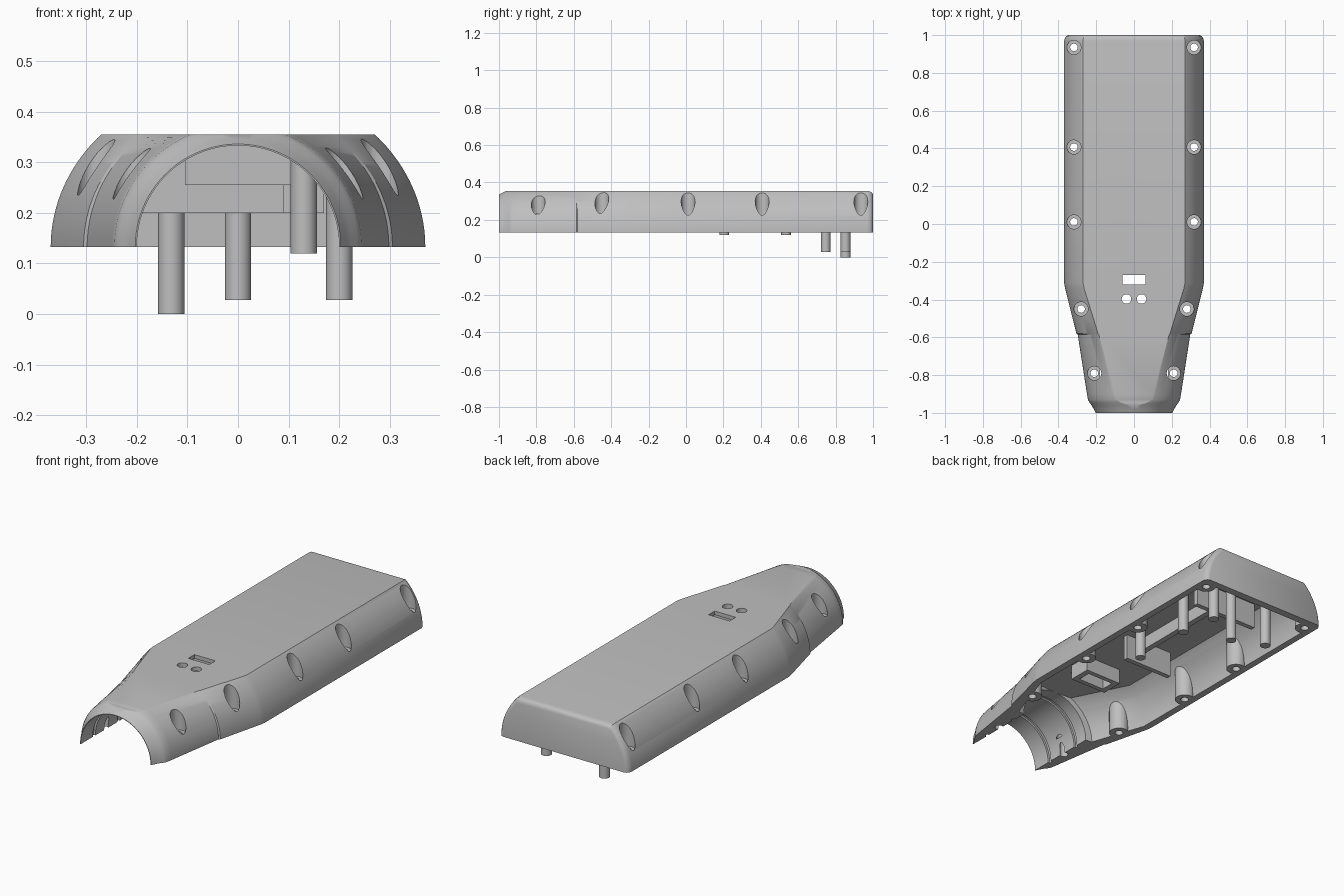
import bpy, bmesh, math

BASE = 0.133      # height of the open rim
TOP = 0.355       # height of the flat top
ARC = 24          # arc steps per side

cube = bpy.data.objects.get("Cube")
if cube:
    bpy.data.objects.remove(cube, do_unlink=True)

grey = bpy.data.materials.new("matte grey")
grey.use_nodes = True
grey.diffuse_color = (0.52, 0.52, 0.52, 1)
grey.node_tree.nodes["Principled BSDF"].inputs["Base Color"].default_value = (0.52, 0.52, 0.52, 1)


def finish(name, bm):
    bmesh.ops.recalc_face_normals(bm, faces=bm.faces[:])
    mesh = bpy.data.meshes.new(name)
    bm.to_mesh(mesh)
    bm.free()
    mesh.materials.append(grey)
    obj = bpy.data.objects.new(name, mesh)
    bpy.context.collection.objects.link(obj)
    return obj


def loft(name, rings, drop=0.0):
    """Solid through flat-topped half ellipses: (y, half width, full rise, cut rise)."""
    bm = bmesh.new()
    loops = []
    for y, a, b, cap in rings:
        end = min(math.asin(min(cap / b, 1)), math.radians(88))
        half = [(a * math.cos(end * i / ARC), BASE + b * math.sin(end * i / ARC))
                for i in range(ARC + 1)]
        if drop:
            half.insert(0, (a, BASE - drop))
        outline = half + [(-x, z) for x, z in reversed(half)]
        loops.append([bm.verts.new((x, y, z)) for x, z in outline])
    for p, q in zip(loops, loops[1:]):
        for i in range(len(p)):
            j = (i + 1) % len(p)
            bm.faces.new((p[i], p[j], q[j], q[i]))
    bm.faces.new(loops[0])
    bm.faces.new(loops[-1])
    return finish(name, bm)


def cylinder(name, x, y, r, z0, z1, sides=32):
    bm = bmesh.new()
    bmesh.ops.create_cone(bm, cap_ends=True, segments=sides, radius1=r, radius2=r, depth=z1 - z0)
    bmesh.ops.translate(bm, verts=bm.verts[:], vec=(x, y, (z0 + z1) / 2))
    return finish(name, bm)


def box(name, x0, x1, y0, y1, z0, z1):
    bm = bmesh.new()
    bmesh.ops.create_cube(bm, size=1)
    bmesh.ops.scale(bm, verts=bm.verts[:], vec=(x1 - x0, y1 - y0, z1 - z0))
    bmesh.ops.translate(bm, verts=bm.verts[:], vec=((x0 + x1) / 2, (y0 + y1) / 2, (z0 + z1) / 2))
    return finish(name, bm)


def combine(target, tool, operation):
    bpy.context.view_layer.objects.active = target
    mod = target.modifiers.new("combine", "BOOLEAN")
    mod.operation = operation
    mod.solver = "EXACT"
    mod.object = tool
    bpy.ops.object.modifier_apply(modifier=mod.name)
    bpy.data.objects.remove(tool, do_unlink=True)


# Outer body: rounded nose, tapered neck with a small side step, long body, rounded back
rise = TOP - BASE
shell = loft("shell", [
    (-1.0, 0.203, 0.203, rise),
    (-0.98, 0.213, 0.213, rise),
    (-0.96, 0.224, 0.223, rise),
    (-0.945, 0.236, 0.233, rise),
    (-0.93, 0.244, 0.24, rise),
    (-0.9, 0.249, 0.244, rise),
    (-0.585, 0.298, 0.284, rise),
    (-0.58, 0.305, 0.284, rise),
    (-0.34, 0.365, 0.322, rise),
    (-0.31, 0.37, 0.325, rise),
    (0.97, 0.37, 0.325, rise),
    (0.985, 0.366, 0.321, rise - 0.003),
    (0.995, 0.358, 0.313, rise - 0.01),
    (1.0, 0.347, 0.302, rise - 0.02),
])

# Hollow inside: round bore with two grooves, then the wider main cavity
bore = [(-1.01, 0.2, 0.2)]
for y in (-0.9, -0.7):
    bore += [(y, 0.2, 0.2), (y + 0.001, 0.21, 0.208),
             (y + 0.02, 0.21, 0.208), (y + 0.021, 0.2, 0.2)]
bore.append((-0.61, 0.2, 0.2))
cavity = loft("cavity", [(y, a, b, b) for y, a, b in bore] + [
    (-0.605, 0.235, 0.22, 0.2),
    (-0.32, 0.333, 0.29, 0.2),
    (0.96, 0.335, 0.29, 0.2),
], drop=0.05)

# Screw columns stay solid inside the cavity
screws = [(0.318, 0.935), (0.318, 0.407), (0.318, 0.011), (0.28, -0.45), (0.21, -0.79)]
places = [(side * x, y) for x, y in screws for side in (1, -1)]
for x, y in places[:8]:
    combine(cavity, cylinder("column", x, y, 0.048, 0.05, 0.4), "DIFFERENCE")
combine(shell, cavity, "DIFFERENCE")

# Frame around the switch opening, on the underside of the top
combine(shell, box("switch_frame", -0.105, 0.105, -0.355, -0.235, 0.255, 0.345), "UNION")
combine(shell, box("frame_recess", -0.075, 0.075, -0.33, -0.26, 0.2, 0.335), "DIFFERENCE")

# Screw pockets and holes
for x, y in places:
    combine(shell, cylinder("pocket", x, y, 0.037, 0.22, 0.45), "DIFFERENCE")
    combine(shell, cylinder("hole", x, y, 0.02, 0.08, 0.3, 24), "DIFFERENCE")

# Switch opening and two round openings
combine(shell, box("switch_opening", -0.06, 0.06, -0.32, -0.27, 0.2, 0.45), "DIFFERENCE")
for x in (-0.04, 0.04):
    combine(shell, cylinder("round_opening", x, -0.397, 0.025, 0.2, 0.45), "DIFFERENCE")

# Inner holder walls
box("holder_front_wall", -0.19, 0.09, 0.03, 0.055, 0.2, 0.345)
box("holder_back_wall", -0.2, 0.17, 0.665, 0.69, 0.2, 0.345)
box("holder_side_wall", -0.02, 0.01, 0.055, 0.665, 0.265, 0.345)

# Mounting posts
posts = [("short_post_front", 0.13, 0.205, 0.12), ("short_post_back", 0.13, 0.535, 0.12),
         ("middle_post", 0.0, 0.747, 0.028), ("left_post", 0.2, 0.853, 0.028),
         ("right_post", -0.132, 0.853, 0.0)]
rounded = [shell] + [cylinder(name, x, y, 0.026, z, 0.345) for name, x, y, z in posts]

bpy.ops.object.select_all(action="DESELECT")
for obj in rounded:
    obj.select_set(True)
bpy.context.view_layer.objects.active = shell
bpy.ops.object.shade_smooth_by_angle(angle=math.radians(30))
